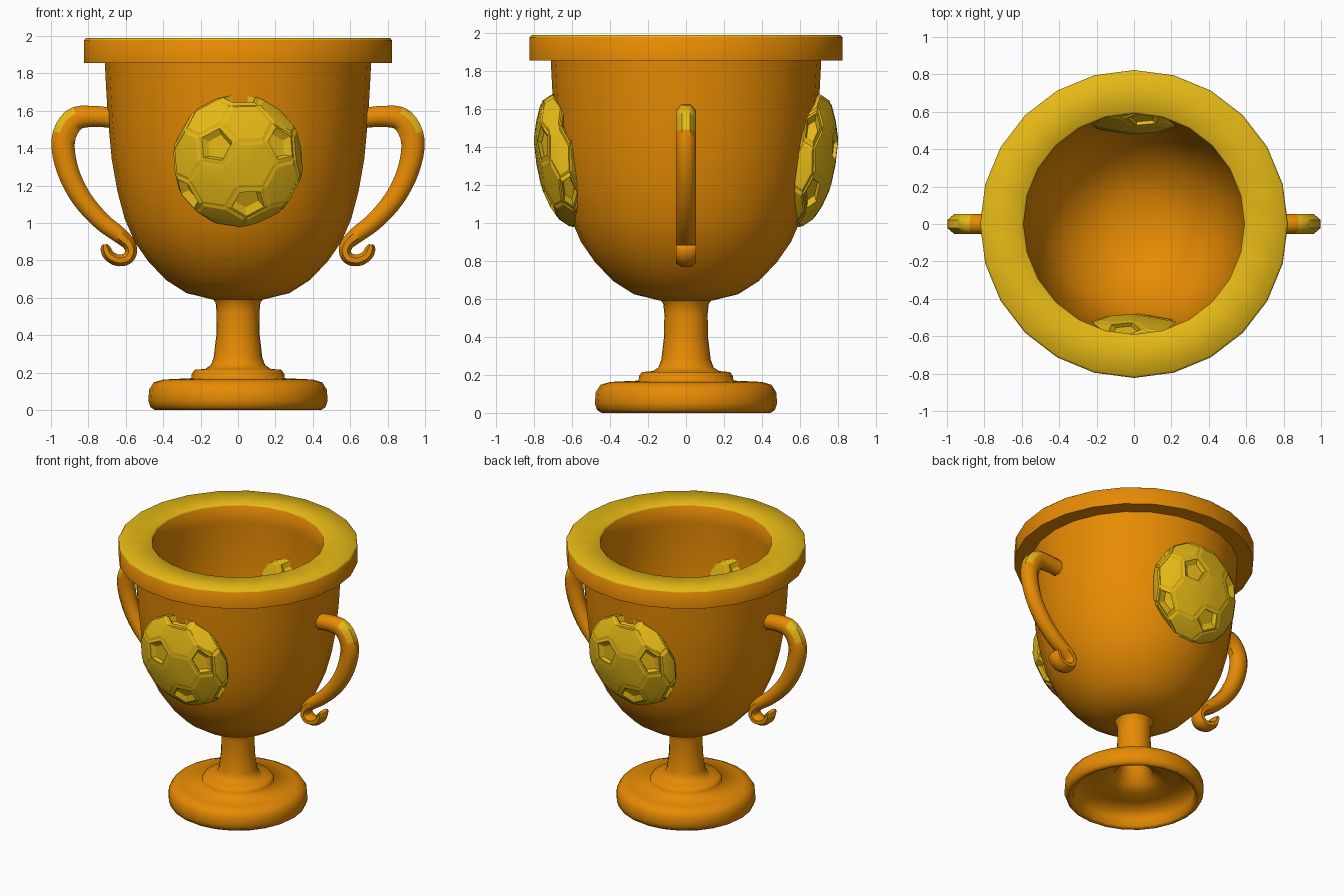
import bpy, bmesh, math
from mathutils import Vector, Matrix

if "Cube" in bpy.data.objects:
    bpy.data.objects.remove(bpy.data.objects["Cube"])


def make_material(name, colour):
    mat = bpy.data.materials.new(name)
    mat.use_nodes = True
    mat.diffuse_color = colour
    mat.node_tree.nodes["Principled BSDF"].inputs["Base Color"].default_value = colour
    return mat


ORANGE = make_material("orange gold", (0.8, 0.26, 0.001, 1))
YELLOW = make_material("yellow gold", (0.8, 0.49, 0.008, 1))


def finish(bm, name, mats, angle, rule=None):
    """Turn a bmesh into a shaded object; faces passing the rule get the second colour."""
    bmesh.ops.recalc_face_normals(bm, faces=bm.faces)
    bm.normal_update()
    for f in bm.faces:
        if rule and rule(f):
            f.material_index = 1
    mesh = bpy.data.meshes.new(name)
    bm.to_mesh(mesh)
    bm.free()
    obj = bpy.data.objects.new(name, mesh)
    bpy.context.collection.objects.link(obj)
    for m in mats:
        mesh.materials.append(m)
    bpy.ops.object.select_all(action='DESELECT')
    obj.select_set(True)
    bpy.context.view_layer.objects.active = obj
    bpy.ops.object.shade_smooth_by_angle(angle=math.radians(angle))
    return obj


def bridge(bm, rings, closed=False):
    """Join neighbouring rings of vertices with quads."""
    pairs = list(zip(rings, rings[1:])) + ([(rings[-1], rings[0])] if closed else [])
    for a, b in pairs:
        for i in range(len(a)):
            j = (i + 1) % len(a)
            bm.faces.new((a[i], a[j], b[j], b[i]))


def lathe(name, profile, mats, angle, rule=None, segments=24):
    bm = bmesh.new()
    turns = [2 * math.pi * i / segments for i in range(segments)]
    rings = [[bm.verts.new((r * math.cos(t), r * math.sin(t), z)) for t in turns]
             for r, z in profile]
    bridge(bm, rings)
    bmesh.ops.remove_doubles(bm, verts=bm.verts, dist=1e-5)
    return finish(bm, name, mats, angle, rule)


def smooth_path(points, steps=4):
    """Catmull-Rom through the points."""
    pts = [Vector(p) for p in points]
    pts = [2 * pts[0] - pts[1]] + pts + [2 * pts[-1] - pts[-2]]
    out = []
    for a, b, c, d in zip(pts, pts[1:], pts[2:], pts[3:]):
        for k in range(steps):
            t = k / steps
            out.append(0.5 * (2 * b + (c - a) * t + (2 * a - 5 * b + 4 * c - d) * t ** 2
                              + (3 * b - a - 3 * c + d) * t ** 3))
    return out + [pts[-2]]


# Thick-walled bowl with a heavy rim and a bright top
outside = [(0, .59), (.14, .592), (.275, .625), (.385, .695), (.48, .795), (.553, .9),
           (.605, 1.02), (.645, 1.17), (.675, 1.34), (.695, 1.55), (.705, 1.72),
           (.712, 1.855)]
rim = [(.823, 1.855), (.823, 1.978), (.812, 1.99), (.6, 1.99), (.59, 1.98)]
inside = [(.59, 1.85), (.597, 1.7), (.59, 1.5), (.575, 1.34), (.55, 1.2), (.51, 1.05),
          (.455, .93), (.385, .84), (.29, .75), (.17, .69), (0, .67)]
lathe("bowl_and_rim", outside + rim + inside, [ORANGE, YELLOW], 50,
      lambda f: f.normal.z > .5 and f.calc_center_median().z > 1.9)

# Stem and hollow foot
lathe("stem_and_foot",
      [(0, .6), (.14, .6), (.12, .575), (.114, .52), (.116, .4), (.13, .28), (.145, .24),
       (.175, .22), (.232, .215), (.247, .195), (.25, .17), (.4, .163), (.45, .148),
       (.475, .11), (.48, .05), (.468, .015), (.445, 0), (.42, .015), (.418, .07),
       (.38, .12), (.3, .137), (.21, .15), (.13, .19), (.09, .3), (0, .5)],
      [ORANGE], 85)

# Handles: x, z and in-plane radius along the sweep
HANDLE = [(.66, 1.56, .055), (.78, 1.57, .058), (.88, 1.55, .065), (.935, 1.44, .065),
          (.91, 1.28, .06), (.835, 1.13, .055), (.73, 1.01, .05), (.64, .94, .045),
          (.585, .89, .037), (.572, .845, .033), (.595, .808, .033), (.645, .801, .032),
          (.69, .826, .031), (.708, .862, .028), (.712, .885, .015)]


def make_handle(name, side, sides=8, half_width=.057):
    bm = bmesh.new()
    path = smooth_path(HANDLE)
    rings = []
    for i, p in enumerate(path):
        step = path[min(i + 1, len(path) - 1)] - path[max(i - 1, 0)]
        across = Vector((-step.y, step.x)).normalized()
        ring = []
        for k in range(sides):
            t = 2 * math.pi * (k + .5) / sides
            off = across * p.z * 1.05 * math.cos(t)
            ring.append(bm.verts.new((side * (p.x + off.x), half_width * math.sin(t),
                                      p.y + off.y)))
        rings.append(ring)
    bridge(bm, rings)
    bm.faces.new(rings[0])
    bm.faces.new(rings[-1])

    def outer_corner(f):
        c, n = f.calc_center_median(), f.normal
        return abs(c.x) > .885 and c.z > 1.49 and n.z + side * n.x > .7
    finish(bm, name, [ORANGE, YELLOW], 50, outer_corner)


for side, label in ((1, "left"), (-1, "right")):
    make_handle(label + "_handle", side)


# Flattened panelled balls set into the bowl wall
def make_ball(name, turn):
    bm = bmesh.new()
    bmesh.ops.create_icosphere(bm, subdivisions=1, radius=1)
    # Aim one triangle forward with a corner pointing down
    bm.faces.ensure_lookup_table()
    face = bm.faces[0]
    n = face.calc_center_median().normalized()
    u = (face.verts[0].co - n * face.verts[0].co.dot(n)).normalized()
    frame = Matrix((n, u, n.cross(u)))
    target = Matrix(((0, -1, 0), (0, 0, -1), (1, 0, 0))).transposed()
    bm.transform((target @ frame).to_4x4())
    # Cut the corners into pentagons, leaving hexagons
    bmesh.ops.bevel(bm, geom=bm.verts[:], offset=100 / 3, offset_type='PERCENT',
                    segments=1, profile=.5, affect='VERTICES')
    bmesh.ops.remove_doubles(bm, verts=bm.verts, dist=.01)
    for v in bm.verts:
        v.co.normalize()
    bm.normal_update()
    pents = [f for f in bm.faces if len(f.verts) == 5]
    hexes = [f for f in bm.faces if len(f.verts) == 6]
    # Raised panels with seams between, and a pit in each pentagon
    bmesh.ops.inset_individual(bm, faces=pents + hexes, thickness=.05, depth=.03)
    bm.normal_update()
    bmesh.ops.inset_individual(bm, faces=pents, thickness=.025, depth=.005)
    bm.normal_update()
    bmesh.ops.inset_individual(bm, faces=pents, thickness=.07, depth=-.12)
    bmesh.ops.poke(bm, faces=hexes, offset=.03)
    place = (Matrix.Rotation(turn, 4, 'Z')
             @ Matrix.Translation((0, -.64, 1.333))
             @ Matrix.Rotation(math.radians(9.3), 4, 'X')
             @ Matrix.Diagonal((.348, .15, .355, 1))
             @ Matrix.Rotation(math.radians(12), 4, 'Z'))
    bm.transform(place)
    finish(bm, name, [YELLOW], 14)


make_ball("front_ball", 0)
make_ball("back_ball", math.pi)
